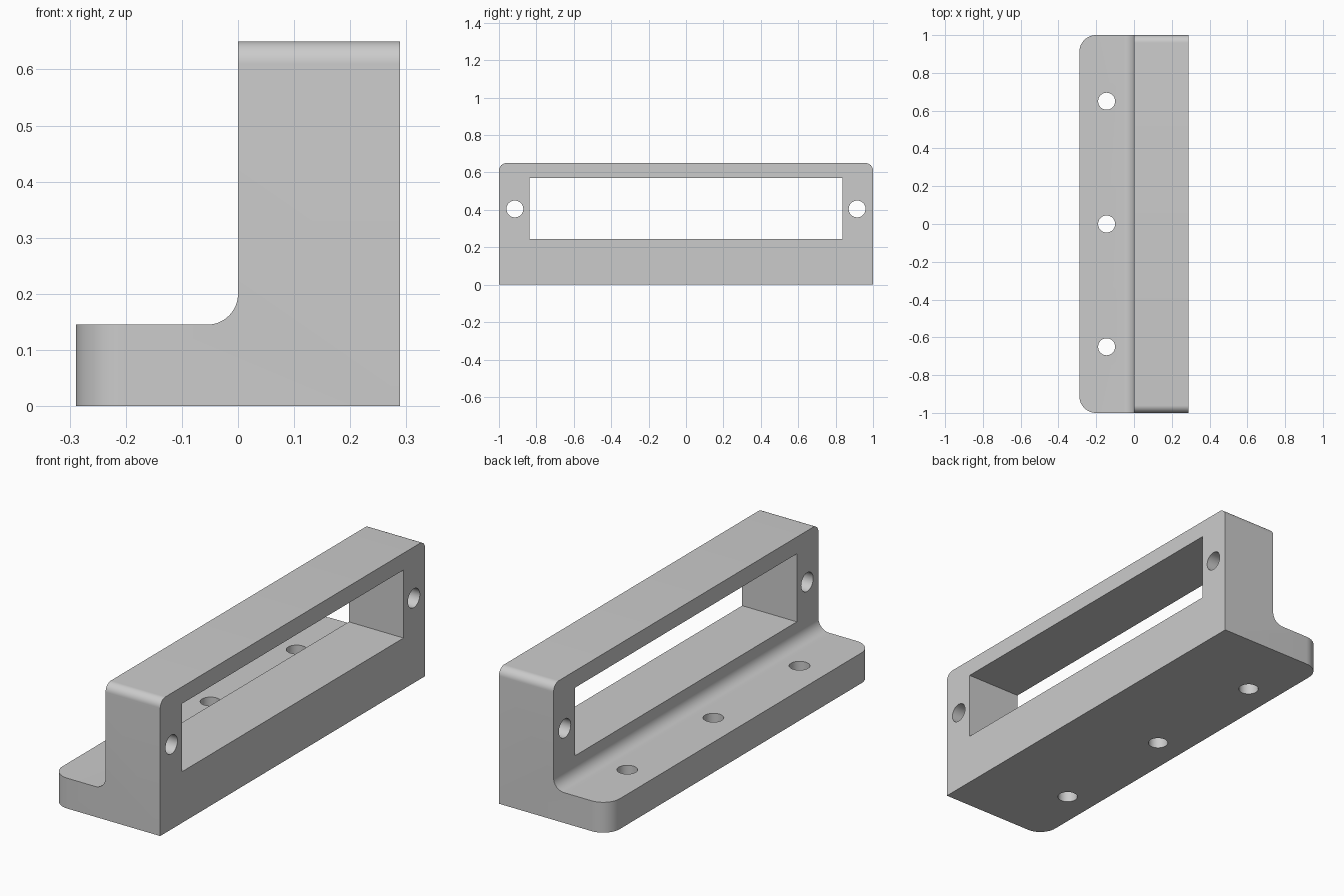
import bpy, bmesh, math
from mathutils import Matrix

if "Cube" in bpy.data.objects:
    bpy.data.objects.remove(bpy.data.objects["Cube"])

grey = bpy.data.materials.new("plain grey")
grey.diffuse_color = (0.6, 0.6, 0.6, 1)
grey.use_nodes = True
grey.node_tree.nodes["Principled BSDF"].inputs["Base Color"].default_value = grey.diffuse_color


def finish(bm, name):
    bmesh.ops.recalc_face_normals(bm, faces=bm.faces)
    mesh = bpy.data.meshes.new(name)
    bm.to_mesh(mesh)
    bm.free()
    obj = bpy.data.objects.new(name, mesh)
    bpy.context.collection.objects.link(obj)
    return obj


def round_edges(bm, radius, test):
    """Round every edge whose two ends both pass the test."""
    edges = [e for e in bm.edges if all(test(v.co) for v in e.verts)]
    bmesh.ops.bevel(bm, geom=edges, offset=radius, offset_type='OFFSET',
                    segments=12, profile=0.5, affect='EDGES')


def near(a, b):
    return abs(a - b) < 1e-4


# L-shaped bracket body, extruded along y
W, H, BASE = 0.289, 0.65, 0.145
profile = [(-W, 0), (W, 0), (W, H), (0, H), (0, BASE), (-W, BASE)]
bm = bmesh.new()
face = bm.faces.new([bm.verts.new((x, -1, z)) for x, z in profile])
ext = bmesh.ops.extrude_face_region(bm, geom=[face])
bmesh.ops.translate(bm, vec=(0, 2, 0),
                    verts=[v for v in ext["geom"] if isinstance(v, bmesh.types.BMVert)])
bmesh.ops.recalc_face_normals(bm, faces=bm.faces)

# Inner fillet, rounded flange corners, rounded top ends
round_edges(bm, 0.055, lambda c: near(c.x, 0) and near(c.z, BASE))
for side in (-1, 1):
    round_edges(bm, 0.088, lambda c: near(c.x, -W) and near(c.y, side))
    round_edges(bm, 0.04, lambda c: near(c.z, H) and near(c.y, side))
bracket = finish(bm, "bracket")
bracket.data.materials.append(grey)


def cut(cutter):
    cutter.hide_render = True
    cutter.hide_set(True)
    mod = bracket.modifiers.new(cutter.name, 'BOOLEAN')
    mod.operation = 'DIFFERENCE'
    mod.solver = 'EXACT'
    mod.object = cutter


def hole(name, location, rotation):
    bm = bmesh.new()
    bmesh.ops.create_cone(bm, cap_ends=True, segments=48, radius1=0.045, radius2=0.045,
                          depth=1, matrix=Matrix.Translation(location) @ rotation)
    cut(finish(bm, name))


# Window through the upright
bm = bmesh.new()
bmesh.ops.create_cube(bm, matrix=Matrix.Translation((0.145, 0, 0.407))
                      @ Matrix.Diagonal((0.6, 1.674, 0.325, 1)))
cut(finish(bm, "window_cutter"))

# Bolt holes beside the window and through the flange
for y in (-0.915, 0.915):
    hole("upright_hole_cutter", (0.145, y, 0.405), Matrix.Rotation(math.pi / 2, 4, 'Y'))
for y in (-0.65, 0, 0.65):
    hole("flange_hole_cutter", (-0.145, y, 0.07), Matrix.Identity(4))

# Apply the cuts and remove the cutters
bpy.context.view_layer.update()
result = bpy.data.meshes.new_from_object(
    bracket.evaluated_get(bpy.context.evaluated_depsgraph_get()))
bracket.modifiers.clear()
bracket.data = result
for obj in [o for o in bpy.data.objects if o.name.split(".")[0].endswith("_cutter")]:
    bpy.data.objects.remove(obj)

# Smooth curves, sharp corners
bpy.context.view_layer.objects.active = bracket
bracket.select_set(True)
bpy.ops.object.shade_smooth_by_angle(angle=math.radians(30))
